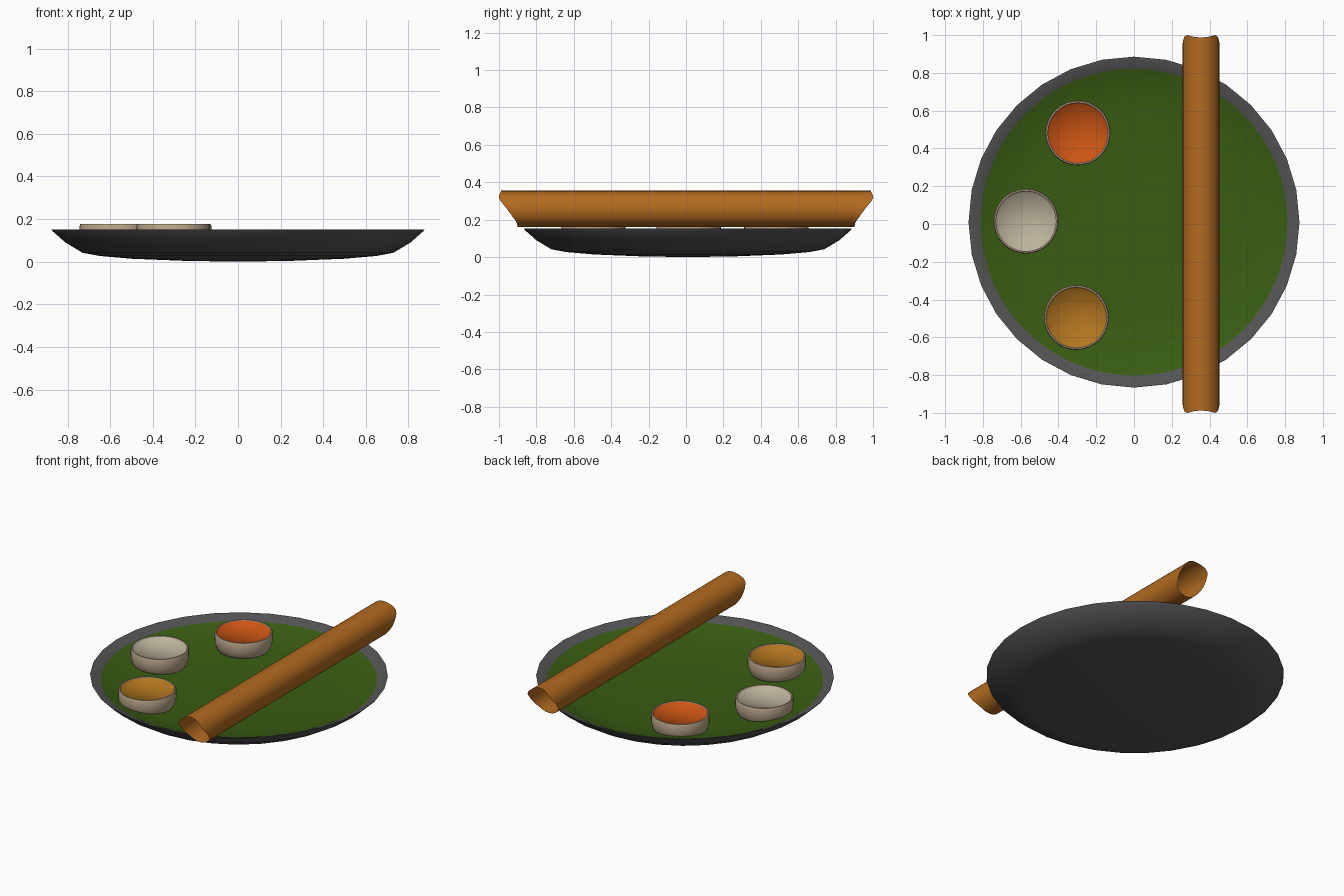
import bpy, bmesh, math

if "Cube" in bpy.data.objects:
    bpy.data.objects.remove(bpy.data.objects["Cube"])


def finish(name, bm, color, angle=50):
    bmesh.ops.remove_doubles(bm, verts=bm.verts, dist=1e-5)
    bmesh.ops.recalc_face_normals(bm, faces=bm.faces)
    me = bpy.data.meshes.new(name)
    bm.to_mesh(me)
    bm.free()
    ob = bpy.data.objects.new(name, me)
    bpy.context.collection.objects.link(ob)
    mat = bpy.data.materials.new(name + "_color")
    mat.diffuse_color = (*color, 1)
    mat.use_nodes = True
    mat.node_tree.nodes["Principled BSDF"].inputs["Base Color"].default_value = mat.diffuse_color
    me.materials.append(mat)
    bpy.ops.object.select_all(action='DESELECT')
    ob.select_set(True)
    bpy.context.view_layer.objects.active = ob
    bpy.ops.object.shade_smooth_by_angle(angle=math.radians(angle))
    return ob


def lathe(name, profile, center, color, steps=32, angle=50):
    """Spin an (r, z) profile around a vertical axis at center."""
    bm = bmesh.new()
    vs = [bm.verts.new((center[0] + r, center[1], z)) for r, z in profile]
    es = [bm.edges.new(p) for p in zip(vs, vs[1:])]
    bmesh.ops.spin(bm, geom=vs + es, cent=(*center, 0), axis=(0, 0, 1),
                   angle=math.tau, steps=steps, use_duplicate=False)
    return finish(name, bm, color, angle)


# Plate: shallow dish with a thin wall
lathe("plate", [(0, 0), (0.25, 0.004), (0.5, 0.014), (0.65, 0.027),
                (0.73, 0.042), (0.81, 0.09), (0.87, 0.143), (0.876, 0.152),
                (0.865, 0.152), (0.8, 0.117), (0.73, 0.09), (0.6, 0.07), (0.3, 0.055), (0, 0.053)],
      (0, 0.01), (0.09, 0.09, 0.09))

# Leaf liner resting inside the plate
lathe("leaf_liner", [(0, 0.066), (0.3, 0.068), (0.5, 0.073), (0.65, 0.086),
                     (0.75, 0.106), (0.812, 0.126)],
      (0, 0.01), (0.04, 0.11, 0.006), steps=64)

# Three dip bowls with their fillings
bowl = [(0, 0.05), (0.12, 0.052), (0.15, 0.065), (0.164, 0.09), (0.171, 0.12),
        (0.172, 0.168), (0.168, 0.177), (0.161, 0.178), (0.158, 0.168), (0.155, 0.155)]
dips = [("red", (-0.297, 0.482), (0.60, 0.09, 0.007)),
        ("white", (-0.572, 0.015), (0.50, 0.45, 0.33)),
        ("yellow", (-0.305, -0.495), (0.45, 0.18, 0.014))]
for label, pos, col in dips:
    lathe(label + "_dip_bowl", bowl, pos, (0.50, 0.38, 0.26))
    lathe(label + "_dip", [(0, 0.157), (0.152, 0.160), (0.162, 0.177)], pos, col, angle=85)


# Rolled pancake: open tube whose ends slant in towards the bottom
def half_length(s):
    """End position for height s = -1 (bottom) .. 1 (top)."""
    pts = [(-1, 0.9), (-0.75, 0.905), (0.1, 0.965), (0.5, 0.998), (0.7, 1.0), (1, 0.988)]
    for (a, ya), (b, yb) in zip(pts, pts[1:]):
        if s <= b:
            return ya + (yb - ya) * max(0, s - a) / (b - a)
    return pts[-1][1]


bm = bmesh.new()
N, M, R = 32, 8, 0.097
rows = []
for i in range(N):
    a = math.tau * i / N
    h = half_length(math.sin(a))
    rows.append([bm.verts.new((0.355 + R * math.cos(a), h * (2 * j / M - 1),
                               0.258 + R * math.sin(a))) for j in range(M + 1)])
for i in range(N):
    p, q = rows[i], rows[(i + 1) % N]
    for j in range(M):
        bm.faces.new((p[j], p[j + 1], q[j + 1], q[j]))
finish("rolled_pancake", bm, (0.45, 0.145, 0.014))
